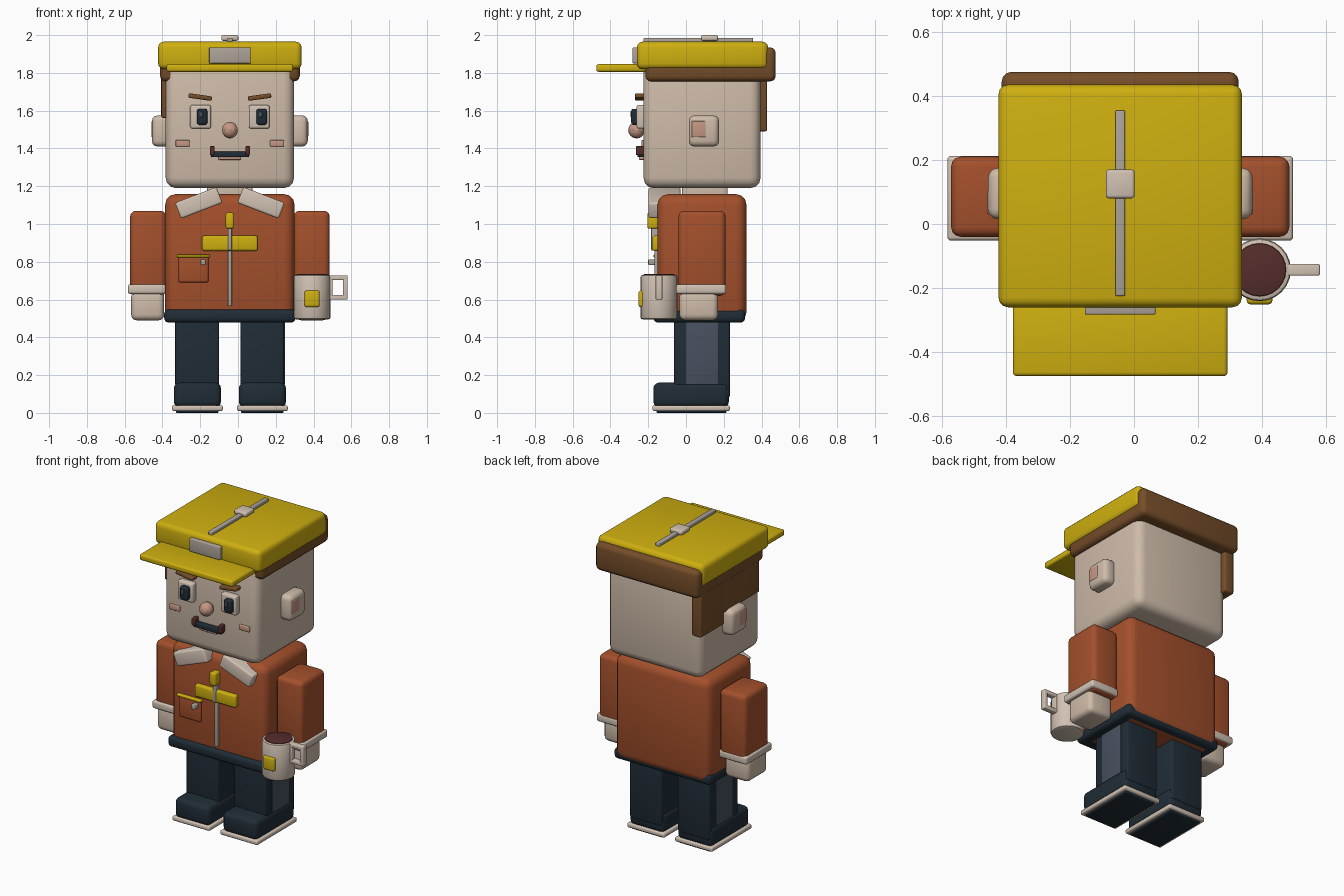
import bpy, bmesh, math
from mathutils import Matrix, Vector

cube = bpy.data.objects.get("Cube")
if cube:
    bpy.data.objects.remove(cube, do_unlink=True)

MIDDLE = -.043  # centre line of the body
ROUND, SOFT, CRISP, FINE = .055, .03, .012, .005  # bevel widths


def material(name, red, green, blue):
    mat = bpy.data.materials.new(name)
    mat.use_nodes = True
    colour = (red, green, blue, 1)
    mat.diffuse_color = colour
    mat.node_tree.nodes["Principled BSDF"].inputs["Base Color"].default_value = colour
    return mat


yellow = material("yellow", red=.62, green=.43, blue=.005)
orange = material("rust orange", red=.37, green=.08, blue=.025)
skin = material("skin", red=.62, green=.5, blue=.4)
navy = material("navy", red=.014, green=.025, blue=.036)
brown = material("hair brown", red=.18, green=.075, blue=.022)
cream = material("cream", red=.64, green=.54, blue=.45)
pink = material("pink", red=.56, green=.31, blue=.23)
maroon = material("maroon", red=.09, green=.026, blue=.024)
slate = material("slate", red=.065, green=.08, blue=.115)
silver = material("silver", red=.42, green=.37, blue=.32)


def finish(name, bm, mat, location):
    mesh = bpy.data.meshes.new(name)
    bm.to_mesh(mesh)
    bm.free()
    mesh.materials.append(mat)
    mesh.shade_smooth()
    mesh.set_sharp_from_angle(angle=math.radians(35))
    part = bpy.data.objects.new(name, mesh)
    part.location = location
    bpy.context.collection.objects.link(part)


def box(name, mat, width, height, front, bottom, depth=.06, x=MIDDLE, bevel=CRISP, tilt=0):
    """Bevelled box placed by its front and bottom, tilted in degrees around y."""
    bm = bmesh.new()
    bmesh.ops.create_cube(bm, size=1)
    bmesh.ops.scale(bm, vec=Vector((width, depth, height)), verts=bm.verts)
    bmesh.ops.bevel(bm, geom=bm.edges[:], offset=min(bevel, min(width, depth, height) / 3),
                    segments=3, profile=.5, affect='EDGES')
    turn = Matrix.Rotation(math.radians(tilt), 3, 'Y')
    bmesh.ops.rotate(bm, verts=bm.verts, matrix=turn)
    finish(name, bm, mat, (x, front + depth / 2, bottom + height / 2))


def pair(name, mat, offset, tilt=0, **shape):
    """A box on the right and its mirror image on the left."""
    box("right_" + name, mat, x=MIDDLE - offset, tilt=tilt, **shape)
    box("left_" + name, mat, x=MIDDLE + offset, tilt=-tilt, **shape)


def cylinder(name, mat, x, y, radius, height, bottom, bevel):
    bm = bmesh.new()
    bmesh.ops.create_cone(bm, cap_ends=True, segments=24, radius1=radius, radius2=radius,
                          depth=height)
    rims = [edge for edge in bm.edges if edge.verts[0].co.z == edge.verts[1].co.z]
    bmesh.ops.bevel(bm, geom=rims, offset=bevel, segments=2, profile=.5, affect='EDGES')
    finish(name, bm, mat, (x, y, bottom + height / 2))


# Head and hair
box("head", skin, width=.68, depth=.62, height=.67, front=-.225, bottom=1.19, bevel=ROUND)
box("neck", skin, width=.24, depth=.24, height=.15, front=-.02, bottom=1.1)
box("hair_band", brown, width=.74, depth=.69, height=.18, front=-.215, bottom=1.755, bevel=SOFT)
box("hair_patch_back", brown, x=MIDDLE - .33, width=.07, depth=.24, height=.33,
    front=.19, bottom=1.49)
box("hair_patch_front", brown, x=MIDDLE - .33, width=.065, depth=.4, height=.25,
    front=-.18, bottom=1.56)

# Cap
box("cap_crown", yellow, width=.76, depth=.695, height=.145, front=-.26, bottom=1.82, bevel=SOFT)
box("cap_visor", yellow, width=.67, depth=.27, height=.04, front=-.475, bottom=1.806)
box("cap_badge", silver, width=.22, height=.085, front=-.283, bottom=1.85, bevel=FINE)
box("cap_strip", silver, width=.03, depth=.58, height=.03, front=-.225, bottom=1.955, bevel=FINE)
box("cap_button", cream, width=.09, depth=.09, height=.03, front=.08, bottom=1.97)

# Ears
pair("ear", skin, offset=.365, width=.095, depth=.16, height=.165, front=.015, bottom=1.41,
     bevel=SOFT)
pair("ear_inner", pink, offset=.4, width=.03, depth=.075, height=.085, front=.03, bottom=1.46,
     bevel=FINE)

# Eyes and eyebrows
pair("eye_plate", cream, offset=.155, width=.11, height=.125, front=-.262, bottom=1.505)
pair("eyebrow", brown, offset=.157, width=.125, height=.024, front=-.27, bottom=1.66, tilt=8)
for side, eye_x in (("right", -.19), ("left", .125)):
    box(side + "_pupil", navy, x=eye_x, width=.055, height=.085, front=-.29, bottom=1.525)
    box(side + "_eye_glint", slate, x=eye_x - FINE, width=.018, depth=.008, height=.03,
        front=-.294, bottom=1.565, bevel=FINE)

# Nose, cheeks and mouth
nose = bmesh.new()
bmesh.ops.create_uvsphere(nose, u_segments=10, v_segments=8, radius=.044)
finish("nose", nose, pink, (MIDDLE, -.262, 1.497))
pair("cheek", pink, offset=.25, width=.075, height=.034, front=-.236, bottom=1.41, bevel=FINE)
box("mouth", navy, width=.2, height=.03, front=-.258, bottom=1.354, bevel=FINE)
pair("mouth_corner", maroon, offset=.094, width=.025, height=.047, front=-.265, bottom=1.365,
     bevel=FINE)
box("lower_lip", pink, width=.12, height=.016, front=-.25, bottom=1.34, bevel=FINE)

# Jacket with belt, collar and zipper
box("jacket", orange, width=.685, depth=.47, height=.68, front=-.15, bottom=.478, bevel=ROUND)
box("belt", navy, width=.695, depth=.485, height=.07, front=-.172, bottom=.478, bevel=SOFT)
pair("collar_flap", cream, offset=.165, width=.235, depth=.17, height=.09, front=-.198,
     bottom=1.067, tilt=-21)
box("zipper", silver, width=.02, height=.48, front=-.167, bottom=.565, bevel=FINE)
box("zipper_pull", yellow, width=.045, height=.085, front=-.205, bottom=.975)
box("chest_bar", yellow, width=.295, height=.08, front=-.178, bottom=.858)
box("zipper_tab", silver, width=.02, height=.12, front=-.184, bottom=.86, bevel=FINE)

# Pocket
box("pocket", orange, x=-.236, width=.16, height=.145, front=-.164, bottom=.69)
box("pocket_trim", yellow, x=-.236, width=.175, height=.015, front=-.172, bottom=.823,
    bevel=FINE)
box("pocket_button", silver, x=-.184, width=.028, height=.03, front=-.2, bottom=.783,
    bevel=FINE)

# Arms
pair("sleeve", orange, offset=.433, width=.19, depth=.25, height=.45, front=-.04, bottom=.62,
     bevel=SOFT)
pair("cuff", cream, offset=.44, width=.2, depth=.265, height=.05, front=-.052, bottom=.63)
pair("hand", skin, offset=.435, width=.175, depth=.205, height=.155, front=-.035, bottom=.49,
     bevel=SOFT)

# Legs and shoes
LEG = .172
pair("leg", navy, offset=LEG, width=.23, depth=.295, height=.44, front=-.063, bottom=.08)
pair("leg_panel", slate, offset=LEG + .115, width=.008, depth=.17, height=.335, front=0,
     bottom=.15, bevel=FINE)
pair("shoe", navy, offset=LEG, width=.25, depth=.4, height=.13, front=-.173, bottom=.03,
     bevel=SOFT)
pair("sole_rim", cream, offset=LEG, width=.27, depth=.41, height=.03, front=-.178, bottom=.01)
pair("sole_tread", navy, offset=LEG, width=.225, depth=.37, height=.02, front=-.156, bottom=0,
     bevel=FINE)

# Mug with coffee, label and square handle
MUG_X, MUG_Y = .392, -.143
cylinder("mug", cream, MUG_X, MUG_Y, radius=.098, height=.235, bottom=.495, bevel=CRISP)
cylinder("coffee", maroon, MUG_X, MUG_Y, radius=.083, height=.02, bottom=.715, bevel=FINE)
box("mug_label", yellow, x=MUG_X, width=.08, height=.088, front=MUG_Y - .108, bottom=.56)
BAR = .025
for end, level in (("top", .703), ("bottom", .6)):
    box("mug_handle_" + end, cream, x=.525, width=.11, depth=.036, height=BAR,
        front=MUG_Y - .018, bottom=level, bevel=FINE)
for end, bar_x in (("grip", .568), ("root", .488)):
    box("mug_handle_" + end, cream, x=bar_x, width=BAR, depth=.036, height=.128,
        front=MUG_Y - .018, bottom=.6, bevel=FINE)
